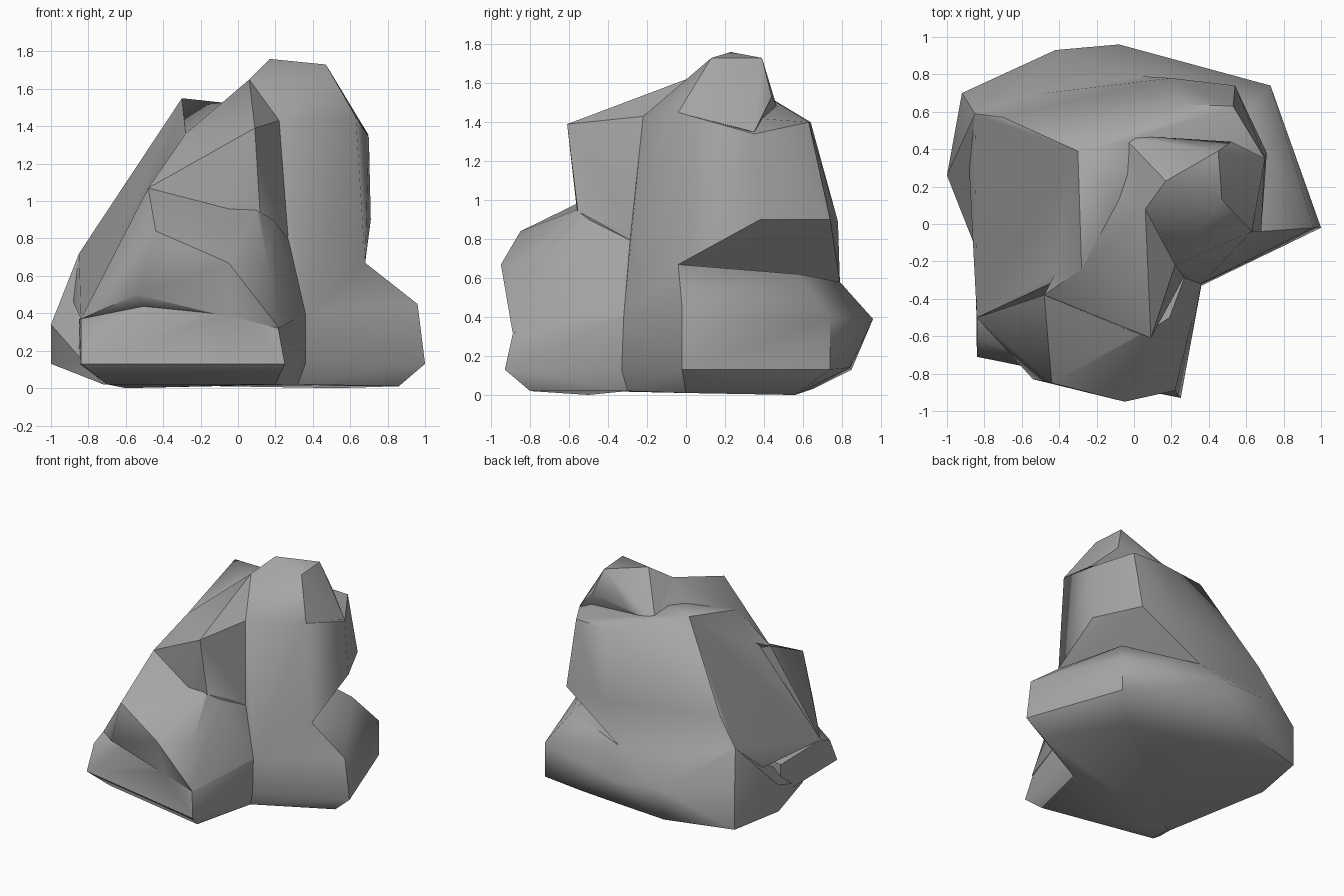
import bpy
import bmesh
from math import radians

if "Cube" in bpy.data.objects:
    bpy.data.objects.remove(bpy.data.objects["Cube"], do_unlink=True)

stone = bpy.data.materials.new("grey stone")
stone.use_nodes = True
grey = (.38, .38, .38, 1)
stone.diffuse_color = grey
stone.node_tree.nodes["Principled BSDF"].inputs["Base Color"].default_value = grey


def chunk(name, corners):
    """Make one convex lump of rock wrapped tightly around its corners."""
    mesh = bpy.data.meshes.new(name)
    bm = bmesh.new()
    for corner in corners:
        bm.verts.new(corner)
    hull = bmesh.ops.convex_hull(bm, input=bm.verts)
    unused = set(hull["geom_interior"]) | set(hull["geom_unused"])
    loose = [v for v in unused if isinstance(v, bmesh.types.BMVert)]
    bmesh.ops.delete(bm, geom=loose, context="VERTS")
    bmesh.ops.recalc_face_normals(bm, faces=bm.faces)
    bm.to_mesh(mesh)
    bm.free()
    mesh.materials.append(stone)
    lump = bpy.data.objects.new(name, mesh)
    bpy.context.scene.collection.objects.link(lump)
    return lump


# Corners shared by neighbouring lumps
front_valley_top = (.22, -.22, 1.43)
front_valley_low = (.36, -.32, .4)
front_valley_foot = (.36, -.33, .13)
front_valley_base = (.32, -.3, .02)
right_shoulder = (.63, -.04, 1.45)
left_shoulder = (-.28, -.24, 1.36)
left_wall = (-.48, -.38, 1.07)
left_peak = (-.3, .39, 1.55)
left_ridge_low = (-.85, .59, .72)
left_front_corner = (-.84, -.5, .37)
left_front_base = (-.72, -.45, .02)
back_spur = (-.08, .96, .39)
back_spur_low = (-.05, .84, .14)
back_base = (-.15, .65, .03)
back_left_top = (-.92, .7, .45)
notch_tip = (.68, -.04, .67)
back_notch_tip = (.04, .79, .58)
saddle = (-.06, .47, 1.46)
roof_ridge = (.06, .08, 1.65)

# Tall main mass, undercut on its right and back sides
rock = chunk("boulder", [
    front_valley_top, right_shoulder, left_shoulder, left_peak, notch_tip,
    front_valley_low, left_front_corner, left_ridge_low, back_notch_tip,
    (.7, .35, 1.34), (.53, .63, 1.4), (.28, .64, 1.4),
    (.71, .38, .9), (.54, .74, .9), (.2, .78, .89),
    (-.7, .57, .93), (-.9, .65, .5)])

# Wide foot along the right and back
right_foot = chunk("right_foot", [
    front_valley_low, front_valley_foot, front_valley_base, notch_tip,
    back_spur, back_spur_low, back_base, back_notch_tip, left_front_base,
    (1, -.02, .13), (.96, -.02, .45), (.86, .0, .01),
    (.73, .74, .4), (.73, .74, .13), (.53, .56, 0), (.6, .58, .62)])

# Left foot below the long slope
left_foot = chunk("left_foot", [
    left_front_base, left_ridge_low, back_left_top,
    back_spur, back_spur_low, back_base, back_notch_tip,
    (-.42, .93, .41), (-.4, .85, .13), (-.92, .7, .13),
    (-1, .26, .34), (-1, .26, .13), (-.68, .5, .04)])

# Low slab across the front
front_slab = chunk("front_slab", [
    left_front_corner, front_valley_low, front_valley_foot, front_valley_base,
    (-.85, .02, .37), (-.85, .02, .13),
    (-.84, -.71, .13), (-.84, -.62, .32), (-.7, -.62, .02), (-.6, -.5, 0),
    (.25, -.93, .13), (.2, -.8, .02),
    (.2, -.87, .4), (-.1, -.86, .43), (-.5, -.75, .44)])

# Swollen middle of the front, highest at its left corner
front_bulge = chunk("front_bulge", [
    left_front_corner, front_valley_low, left_wall,
    (-.54, -.83, .5), (-.44, -.85, .84), (-.05, -.95, .67),
    (.22, -.89, .32), (.16, -.8, .66), (.1, -.56, .95),
    (.19, -.5, .9), (.28, -.26, .78)])

# Prow jutting forward under the roof
front_prow = chunk("front_prow", [
    front_valley_top, left_shoulder, saddle, roof_ridge, left_wall,
    (.09, -.61, 1.39), (-.05, -.56, .95), (.12, -.55, .9), (.28, -.26, .78)])

# Small summit on the right of the roof
summit = chunk("summit", [
    front_valley_top, right_shoulder, saddle, roof_ridge,
    (.17, .23, 1.76), (.47, .13, 1.73), (.45, .39, 1.73), (.52, .44, 1.53),
    (.2, .46, 1.5), (.7, .35, 1.35)])

# Fuse the lumps into one rock
bpy.context.view_layer.objects.active = rock
for lump in (right_foot, left_foot, front_slab, front_bulge, front_prow, summit):
    fuse = rock.modifiers.new("fuse " + lump.name, "BOOLEAN")
    fuse.operation = "UNION"
    fuse.solver = "EXACT"
    fuse.object = lump
    bpy.ops.object.modifier_apply(modifier=fuse.name)
    bpy.data.objects.remove(lump, do_unlink=True)

# Soft shading with crisp ridges
for other in bpy.context.selected_objects:
    other.select_set(False)
rock.select_set(True)
bpy.ops.object.shade_smooth_by_angle(angle=radians(42))
